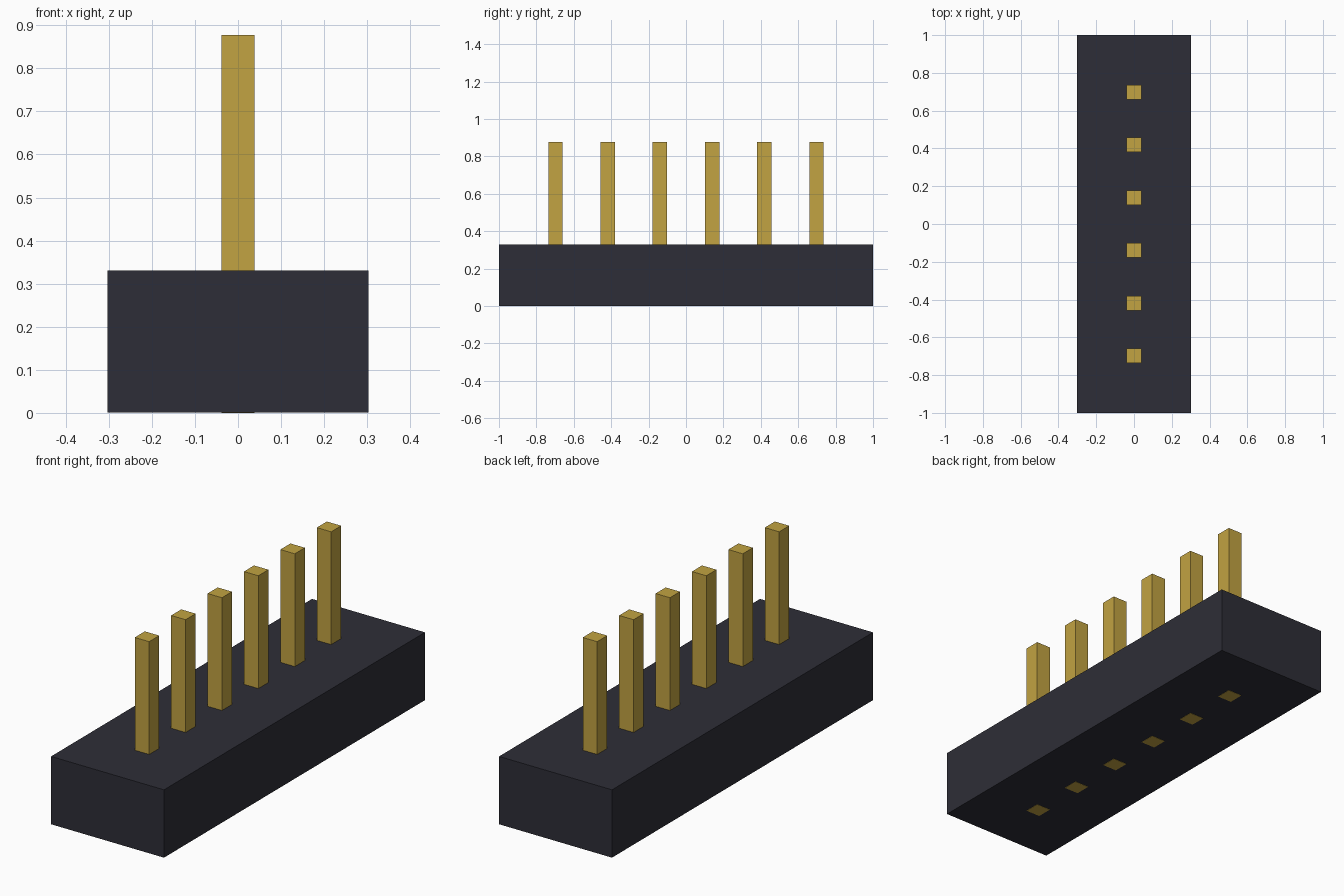
import bpy

cube = bpy.data.objects.get("Cube")
if cube:
    bpy.data.objects.remove(cube, do_unlink=True)


def make_material(name, rgb):
    mat = bpy.data.materials.new(name)
    mat.use_nodes = True
    color = (*rgb, 1.0)
    mat.diffuse_color = color
    bsdf = next(n for n in mat.node_tree.nodes if n.type == 'BSDF_PRINCIPLED')
    bsdf.inputs["Base Color"].default_value = color
    return mat


def box(name, size, y, z_low, z_high, mat):
    """Box centred on x = 0, given its x/y size and z range."""
    bpy.ops.mesh.primitive_cube_add(size=1, location=(0, y, (z_low + z_high) / 2))
    obj = bpy.context.object
    obj.name = name
    obj.scale = (size[0], size[1], z_high - z_low)
    bpy.ops.object.transform_apply(location=False, rotation=False, scale=True)
    obj.data.materials.append(mat)
    return obj


plastic = make_material("dark plastic", (0.027, 0.027, 0.038))
gold = make_material("gold metal", (0.539, 0.366, 0.054))

BODY_HEIGHT = 0.33
PIN_TOP = 0.877
PIN_WIDTH = 0.077
PIN_PITCH = 0.279
PIN_COUNT = 6

# Housing block, raised a hair so the pin ends show cleanly underneath
box("housing", (0.606, 2.0), 0, 0.001, BODY_HEIGHT, plastic)

# Row of square pins running right through the housing
for i in range(PIN_COUNT):
    y = (i - (PIN_COUNT - 1) / 2) * PIN_PITCH
    box(f"pin_{i + 1}", (PIN_WIDTH, PIN_WIDTH), y, 0, PIN_TOP, gold)
